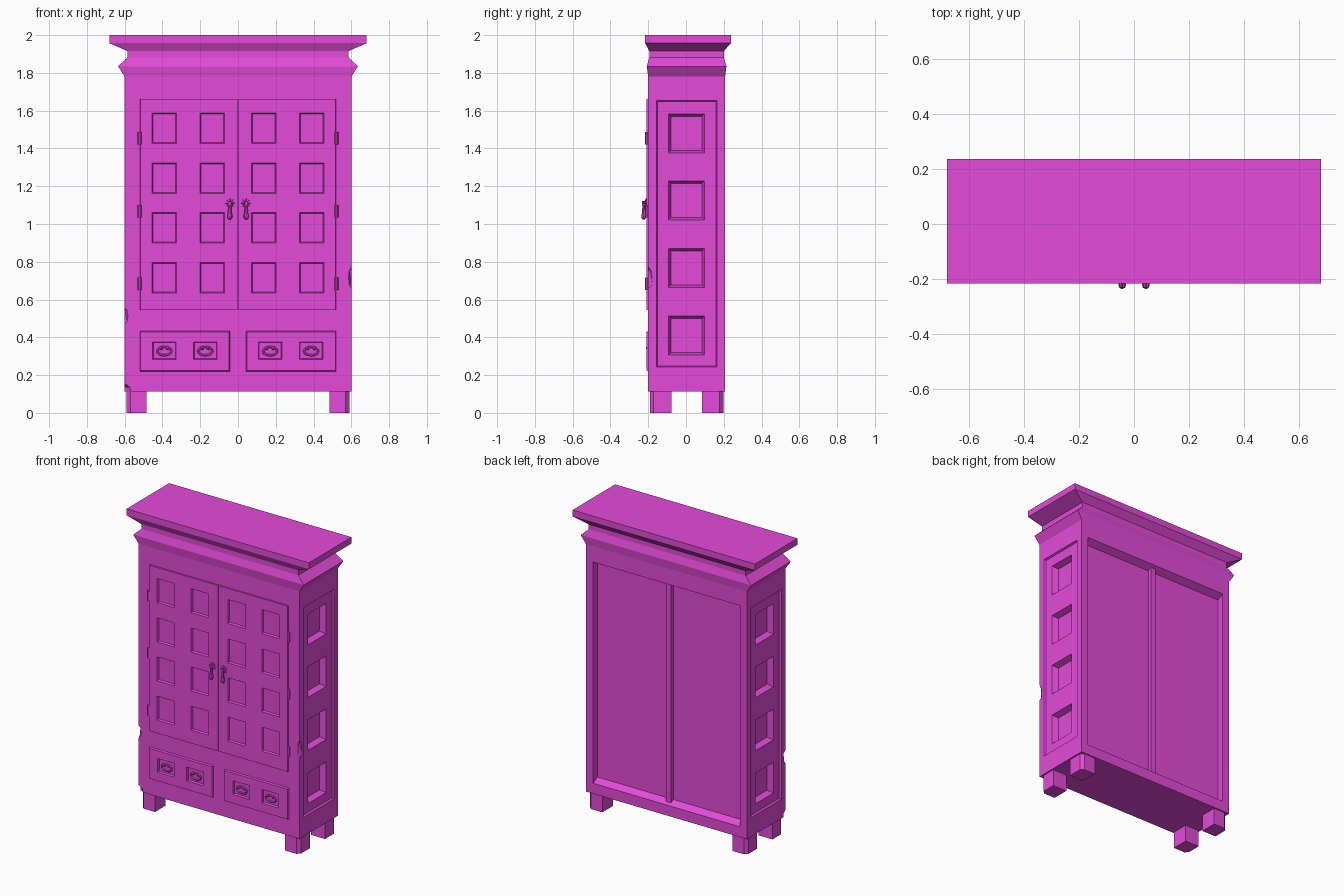
import bpy, bmesh, math
from mathutils import Matrix, Vector

cube = bpy.data.objects.get("Cube")
if cube:
    bpy.data.objects.remove(cube, do_unlink=True)

COLOUR = (0.77, 0.07, 0.69, 1)
paint = bpy.data.materials.new("magenta paint")
paint.use_nodes = True
paint.diffuse_color = COLOUR
paint.node_tree.nodes["Principled BSDF"].inputs["Base Color"].default_value = COLOUR


def finish(bm, name):
    bmesh.ops.recalc_face_normals(bm, faces=bm.faces)
    mesh = bpy.data.meshes.new(name)
    bm.to_mesh(mesh)
    bm.free()
    mesh.materials.append(paint)
    obj = bpy.data.objects.new(name, mesh)
    bpy.context.collection.objects.link(obj)
    return obj


def loft(bm, rings):
    """Closed solid through rings of equal point count."""
    loops = [[bm.verts.new(p) for p in ring] for ring in rings]
    n = len(loops[0])
    for a, b in zip(loops, loops[1:]):
        for i in range(n):
            j = (i + 1) % n
            bm.faces.new((a[i], a[j], b[j], b[i]))
    bm.faces.new(loops[0])
    bm.faces.new(loops[-1])


def block(bm, axis, a, b, u, v, inset=0.0):
    """Box along an axis from a to b, its far end shrunk by inset."""
    def ring(d, k):
        pts = ((u[0] + k, v[0] + k), (u[1] - k, v[0] + k),
               (u[1] - k, v[1] - k), (u[0] + k, v[1] - k))
        return [(d, p, q) if axis == "x" else (p, d, q) for p, q in pts]
    loft(bm, [ring(a, 0), ring(b, inset)])


def around(c, half):
    return (c - half, c + half)


def cutter(bm, name):
    obj = finish(bm, name)
    obj.hide_render = True
    return obj


def carve(obj, cutters):
    for c in cutters:
        mod = obj.modifiers.new(c.name, "BOOLEAN")
        mod.operation, mod.solver, mod.object = "DIFFERENCE", "EXACT", c
    bpy.context.view_layer.update()
    done = obj.evaluated_get(bpy.context.evaluated_depsgraph_get())
    mesh = bpy.data.meshes.new_from_object(done)
    obj.modifiers.clear()
    obj.data = mesh


FRONT, BACK, SIDE, BASE = -0.2, 0.207, 0.6, 0.113
DOOR = -0.21

# Cutter for the square door panels and drawer pull recesses
bm = bmesh.new()
for x in (-0.39, -0.137, 0.137, 0.39):
    for z in (1.507, 1.242, 0.98, 0.715):
        block(bm, "y", DOOR - 0.01, DOOR + 0.012, around(x, 0.07), around(z, 0.085), 0.01)
PULLS = (-0.39, -0.173, 0.17, 0.387)
for x in PULLS:
    block(bm, "y", DOOR - 0.01, DOOR + 0.014, around(x, 0.065), around(0.33, 0.049), 0.007)
front_cut = cutter(bm, "front_panel_cutter")

# Cutters for the long side frames and their deep square panels
frame, panels = bmesh.new(), bmesh.new()
for s in (-1, 1):
    block(frame, "x", s * (SIDE + 0.01), s * (SIDE - 0.012), (-0.162, 0.169), (0.238, 1.659), 0.01)
    for z in (1.48, 1.125, 0.768, 0.41):
        block(panels, "x", s * (SIDE + 0.01), s * (SIDE - 0.052), around(0.003, 0.102), around(z, 0.11), 0.02)
side_frame_cut = cutter(frame, "side_frame_cutter")
side_panel_cut = cutter(panels, "side_panel_cutter")

# Cutter for the open back, with sloping top and bottom edges
RECESS = BACK - 0.045
bm = bmesh.new()
loft(bm, [[(x, y, z) for y, z in ((BACK + 0.02, 0.172), (RECESS, 0.208),
                                  (RECESS, 1.648), (BACK + 0.02, 1.684))]
          for x in (-0.547, 0.547)])
back_cut = cutter(bm, "back_cutter")

# Worn chips on the front corners
bm = bmesh.new()
for loc, size in (((-0.61, -0.21, 0.515), (0.034, 0.034, 0.06)),
                  ((-0.61, -0.21, 0.11), (0.055, 0.035, 0.06)),
                  ((0.61, -0.21, 0.715), (0.03, 0.04, 0.08))):
    bmesh.ops.create_icosphere(bm, subdivisions=1, radius=1,
                               matrix=Matrix.Translation(loc) @ Matrix.Diagonal((*size, 1)))
chip_cut = cutter(bm, "chip_cutter")

# Cabinet body
bm = bmesh.new()
block(bm, "y", FRONT, BACK, (-SIDE, SIDE), (BASE, 1.78))
body = finish(bm, "cabinet_body")
carve(body, [front_cut, side_frame_cut, side_panel_cut, back_cut, chip_cut])

# Doors and drawer fronts
for name, sx in (("right", -1), ("left", 1)):
    bm = bmesh.new()
    block(bm, "y", FRONT, DOOR, sorted((sx * 0.002, sx * 0.518)), (0.545, 1.663), 0.001)
    carve(finish(bm, name + "_door"), [front_cut])
    bm = bmesh.new()
    block(bm, "y", FRONT, DOOR, sorted((sx * 0.042, sx * 0.52)), (0.22, 0.434), 0.005)
    carve(finish(bm, name + "_drawer_front"), [front_cut])

for c in (front_cut, side_frame_cut, side_panel_cut, back_cut, chip_cut):
    bpy.data.objects.remove(c, do_unlink=True)

# Back centre post
bm = bmesh.new()
block(bm, "y", RECESS, BACK - 0.02, (-0.019, 0.019), (0.185, 1.67))
finish(bm, "back_post")

# Cornice: rectangles stacked up the moulding (height, half width, front, back)
PROFILE = ((1.78, 0.6, -0.2, 0.207), (1.835, 0.635, -0.208, 0.214),
           (1.882, 0.585, -0.194, 0.2), (1.915, 0.585, -0.194, 0.2),
           (1.957, 0.68, -0.216, 0.237), (2.0, 0.68, -0.216, 0.237))
bm = bmesh.new()
loft(bm, [[(-w, f, z), (w, f, z), (w, b, z), (-w, b, z)] for z, w, f, b in PROFILE])
finish(bm, "cornice")

# Feet with a chamfered outer corner
for yname, yo, yi in (("front", -0.191, -0.078), ("back", 0.198, 0.085)):
    for xname, s in (("right", -1), ("left", 1)):
        c = math.copysign(0.02, yo)
        outline = ((0.485, yi), (0.59, yi), (0.59, yo - c), (0.57, yo), (0.485, yo))
        bm = bmesh.new()
        loft(bm, [[(s * x, y, z) for x, y in outline] for z in (0, BASE)])
        finish(bm, f"{yname}_{xname}_foot")

# Hinges
bm = bmesh.new()
for x in (-0.52, 0.52):
    for z in (1.455, 1.068, 0.683):
        bmesh.ops.create_cone(bm, cap_ends=True, segments=8, radius1=0.011, radius2=0.011,
                              depth=0.066, matrix=Matrix.Translation((x, -0.205, z)))
finish(bm, "hinges")


# Door pulls: pointed rosette and centre knob with a hanging drop
def star(x, y, scale):
    return [(x + r * scale * math.sin(a), y, 1.11 + r * scale * math.cos(a))
            for a, r in ((i * math.pi / 8, 0.016 if i % 2 else 0.027) for i in range(16))]


DROP = ((1.118, 0.006), (1.09, 0.008), (1.06, 0.01), (1.042, 0.014), (1.03, 0.012), (1.024, 0.005))
for name, x in (("right", -0.043), ("left", 0.043)):
    bm = bmesh.new()
    loft(bm, [star(x, DOOR - d, k) for d, k in ((-0.001, 1), (0.005, 0.9), (0.007, 0.5), (0.022, 0.42))])
    finish(bm, name + "_pull_rosette")
    bm = bmesh.new()
    loft(bm, [[(x + r * math.cos(i * math.pi / 4), -0.224 + 0.9 * r * math.sin(i * math.pi / 4), z)
               for i in range(8)] for z, r in DROP])
    finish(bm, name + "_pull_drop")

# Drawer pulls: oval ring with two small knobs
RINGS, SIDES = 16, 6
bm = bmesh.new()
for x in PULLS:
    grid = []
    for i in range(RINGS):
        a = 2 * math.pi * i / RINGS
        out = Vector((math.cos(a), 0, math.sin(a)))
        centre = Vector((x + 0.037 * out.x, -0.202, 0.327 + 0.022 * out.z))
        grid.append([bm.verts.new(centre + 0.006 * (out * math.cos(t) + Vector((0, math.sin(t), 0))))
                     for t in (2 * math.pi * k / SIDES for k in range(SIDES))])
    for i in range(RINGS):
        for k in range(SIDES):
            p, q, m = grid[i], grid[(i + 1) % RINGS], (k + 1) % SIDES
            bm.faces.new((p[k], q[k], q[m], p[m]))
    for dx in (-0.017, 0.017):
        bmesh.ops.create_icosphere(bm, subdivisions=1, radius=0.011,
                                   matrix=Matrix.Translation((x + dx, -0.202, 0.343)))
finish(bm, "drawer_pulls")
